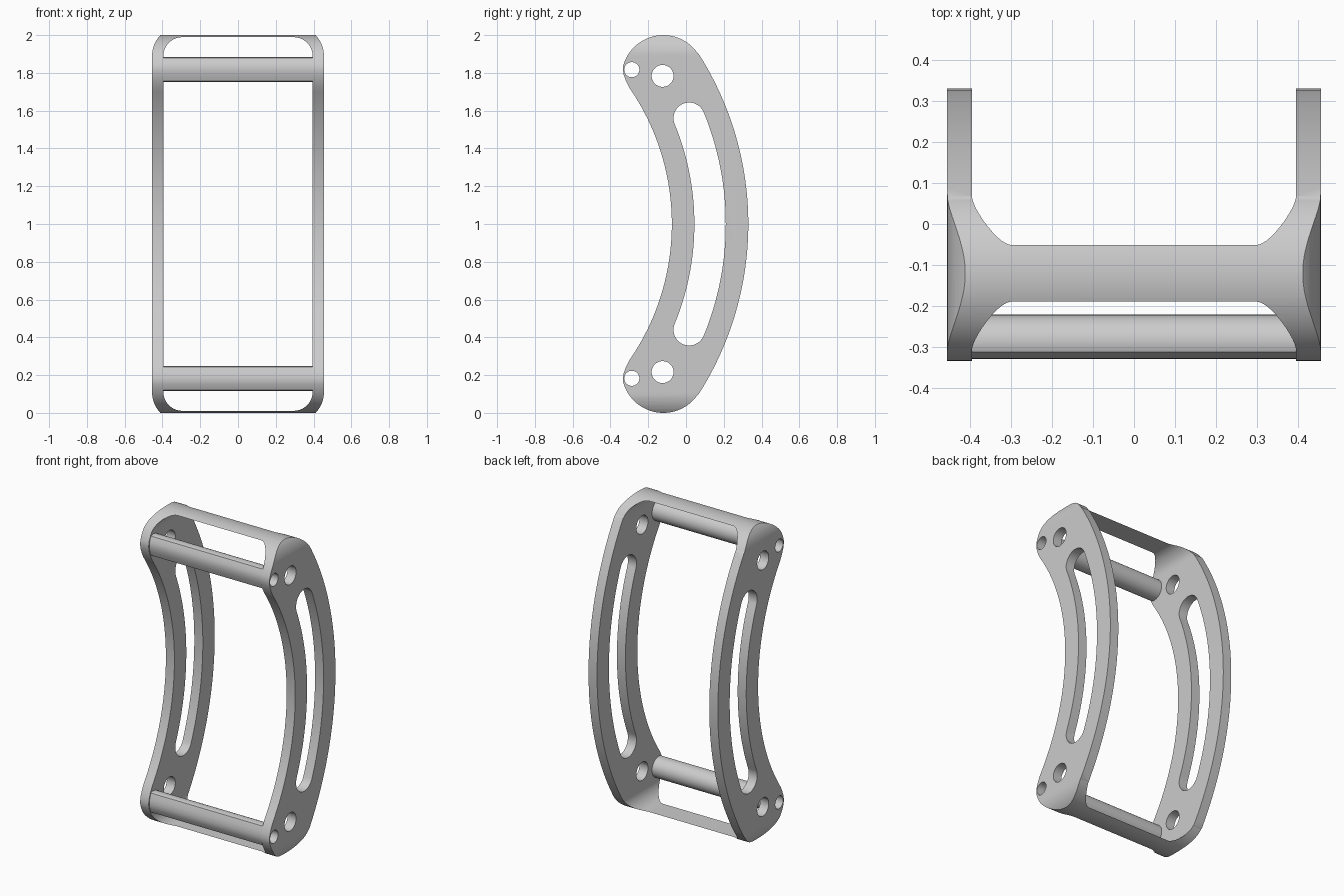
import bpy, bmesh
from math import sin, cos, radians, asin

if "Cube" in bpy.data.objects:
    bpy.data.objects.remove(bpy.data.objects["Cube"], do_unlink=True)

grey = bpy.data.materials.new("plain grey")
grey.use_nodes = True
colour = (0.6, 0.6, 0.6, 1)
grey.diffuse_color = colour
grey.node_tree.nodes["Principled BSDF"].inputs["Base Color"].default_value = colour

ARC_Y = -1.345          # shared centre of the long side arcs (z = 1)
CAP = (-0.12, 1.78)     # centre of the rounded top end
PIN = (-0.287, 1.817)   # rod and pin hole axis
HOLE = (-0.124, 1.784)  # large round hole


def arc(centre, r, a0, a1, n):
    """Points on a circular arc, angles in degrees."""
    angles = [radians(a0 + (a1 - a0) * i / n) for i in range(n + 1)]
    return [(centre[0] + r * cos(a), centre[1] + r * sin(a)) for a in angles]


def circle(centre, r, n=48):
    return arc(centre, r, 0, 360, n)[:-1]


def flip(pts):
    """Mirror a half outline about z = 1, in reversed order."""
    return [(u, 2 - v) for u, v in reversed(pts)]


def prism(name, pts, axis, lo, hi):
    """Extrude a 2D outline (u, z) along x or y."""
    bm = bmesh.new()
    place = (lambda u, v, d: (d, u, v)) if axis == "x" else (lambda u, v, d: (u, d, v))
    a = [bm.verts.new(place(u, v, lo)) for u, v in pts]
    b = [bm.verts.new(place(u, v, hi)) for u, v in pts]
    bm.faces.new(a)
    bm.faces.new(b[::-1])
    for i in range(len(pts)):
        j = (i + 1) % len(pts)
        bm.faces.new((a[j], a[i], b[i], b[j]))
    bmesh.ops.recalc_face_normals(bm, faces=bm.faces)
    mesh = bpy.data.meshes.new(name)
    bm.to_mesh(mesh)
    bm.free()
    mesh.materials.append(grey)
    ob = bpy.data.objects.new(name, mesh)
    bpy.context.collection.objects.link(ob)
    return ob


def select(ob):
    bpy.ops.object.select_all(action="DESELECT")
    ob.select_set(True)
    bpy.context.view_layer.objects.active = ob


def carve(ob, cutter, operation="DIFFERENCE"):
    """Apply a boolean and throw the cutter away."""
    mod = ob.modifiers.new("cut", "BOOLEAN")
    mod.operation, mod.object, mod.solver = operation, cutter, "EXACT"
    select(ob)
    bpy.ops.object.modifier_apply(modifier=mod.name)
    bpy.data.objects.remove(cutter, do_unlink=True)


def smooth(ob):
    select(ob)
    bpy.ops.object.shade_smooth_by_angle(angle=radians(30))


def rounded_rect(half_x, top, r):
    """Upright rounded rectangle, symmetric about x = 0 and z = 1."""
    right = arc((half_x - r, top - r), r, 0, 90, 16)
    upper = right + [(-x, z) for x, z in reversed(right)]
    return upper + flip(upper)


# Crescent side outline: back arc, round end, nose, front arc
half = arc((ARC_Y, 1), 1.675, 0, 32.5, 24)
half += arc(CAP, 0.22, 34, 165, 40)
half += [(-0.334, 1.815), (-0.329, 1.787), (-0.317, 1.755)]
half += arc((ARC_Y, 1), 1.27, 34.6, 0, 24)
outline = half[:-1] + flip(half)[:-1]

# Frame: crescent body trimmed by a rounded outer shell and opened inside
frame = prism("side_frame", outline, "x", -0.6, 0.6)
carve(frame, prism("shell", rounded_rect(0.455, 2.05, 0.16), "y", -1, 1), "INTERSECT")
carve(frame, prism("opening", rounded_rect(0.395, 1.989, 0.1), "y", -1, 1))

# Curved slot through both side plates
mid, slot_r = 1.4725, 0.083
sweep = asin(0.56 / mid)
end = (ARC_Y + mid * cos(sweep), 1 + mid * sin(sweep))
deg = sweep * 180 / 3.14159265
slot = arc((ARC_Y, 1), mid + slot_r, 0, deg, 20)
slot += arc(end, slot_r, deg, deg + 180, 24)[1:]
slot += arc((ARC_Y, 1), mid - slot_r, deg, 0, 20)[1:]
carve(frame, prism("slot", slot[:-1] + flip(slot)[:-1], "x", -1, 1))

# Round holes at both ends
for centre, r in ((HOLE, 0.058), (PIN, 0.04)):
    ring = circle(centre, r)
    for pts in (ring, flip(ring)):
        carve(frame, prism("hole", pts, "x", -1, 1))
smooth(frame)

# Hollow cross rods, trimmed to the crescent outline
inset = [(y + 0.005, z) for y, z in outline]
for name, place in (("upper_rod", list), ("lower_rod", flip)):
    rod = prism(name, place(circle(PIN, 0.066)), "x", -0.394, 0.394)
    carve(rod, prism("trim", inset, "x", -1, 1), "INTERSECT")
    carve(rod, prism("bore", place(circle(PIN, 0.04)), "x", -1, 1))
    smooth(rod)
